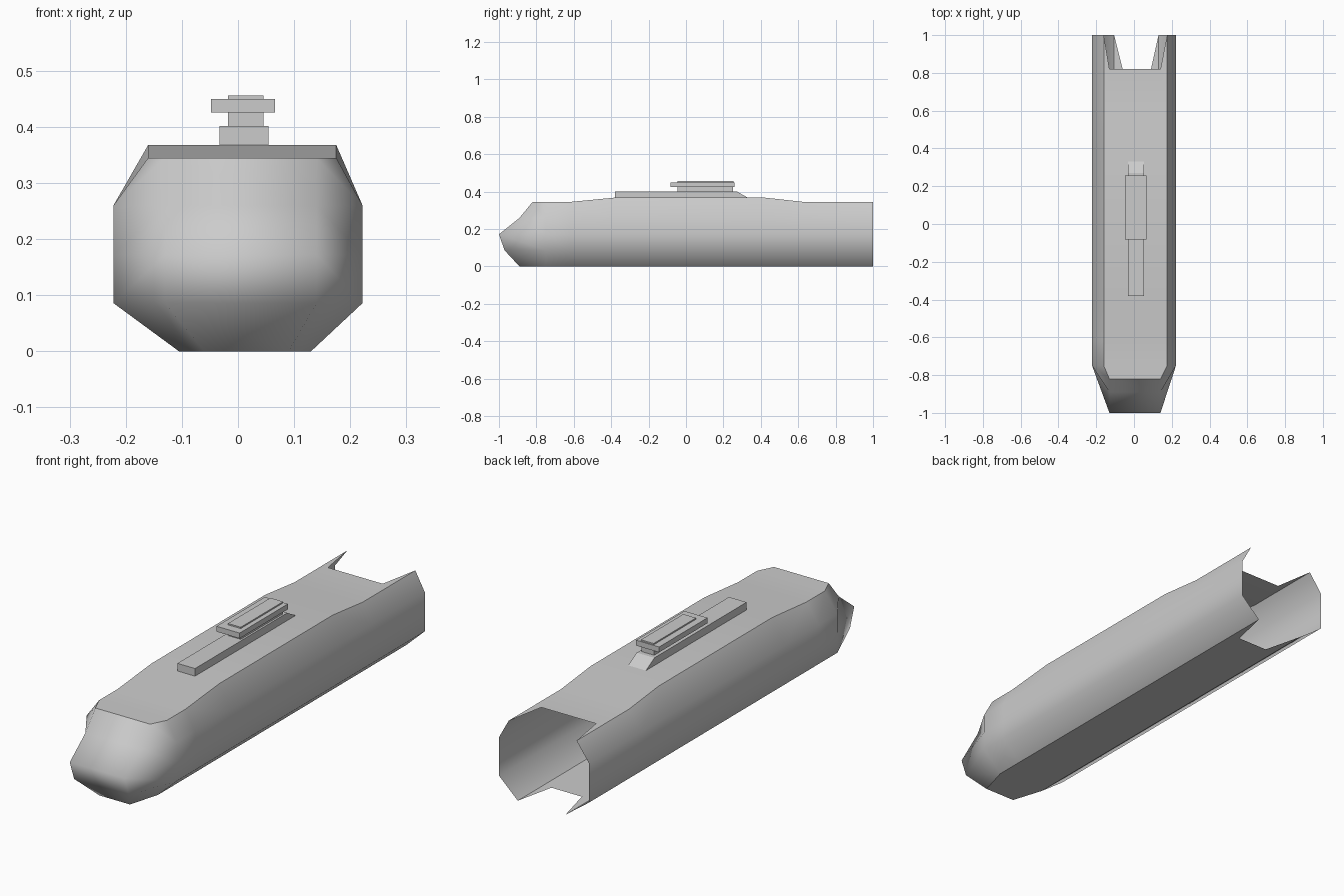
import bpy, bmesh

if "Cube" in bpy.data.objects:
    bpy.data.objects.remove(bpy.data.objects["Cube"])


def make_object(name, bm):
    bmesh.ops.recalc_face_normals(bm, faces=bm.faces)
    mesh = bpy.data.meshes.new(name)
    bm.to_mesh(mesh)
    bm.free()
    obj = bpy.data.objects.new(name, mesh)
    bpy.context.collection.objects.link(obj)
    return obj


def block(name, x, y, z, top_back=None):
    """Box from ranges; top_back pulls the upper rear edge in to make a ramp."""
    yb = y[1] if top_back is None else top_back
    bm = bmesh.new()
    profile = [(y[0], z[0]), (y[1], z[0]), (yb, z[1]), (y[0], z[1])]
    a = [bm.verts.new((x[0], p, q)) for p, q in profile]
    b = [bm.verts.new((x[1], p, q)) for p, q in profile]
    bm.faces.new(a)
    bm.faces.new(b)
    for i in range(4):
        j = (i + 1) % 4
        bm.faces.new((a[i], a[j], b[j], b[i]))
    return make_object(name, bm)


# Hull: open octagonal shell, raised slightly amidships
bm = bmesh.new()
V = bm.verts.new
stations = [(-0.75, 0.345), (-0.62, 0.345), (-0.38, 0.368),
            (0.42, 0.368), (0.63, 0.345), (1.0, 0.345)]
TL, TR, BL, BR, W = -0.16, 0.175, -0.105, 0.13, 0.222
left, right = [], []
for y, top in stations:
    left.append([V(p) for p in ((TL, y, top), (-W, y, 0.26), (-W, y, 0.172),
                                (-W, y, 0.086), (BL, y, 0))])
    right.append([V(p) for p in ((TR, y, top), (W, y, 0.26), (W, y, 0.172),
                                 (W, y, 0.086), (BR, y, 0))])
for side in (left, right):
    for a, b in zip(side, side[1:]):
        for i in range(4):
            bm.faces.new((a[i], a[i + 1], b[i + 1], b[i]))

# Nose: blunt central panel joined to the first hull station
nose = [(-0.82, 0.345, -0.13, 0.14), (-0.89, 0.26, -0.13, 0.14),
        (-1.0, 0.172, -0.13, 0.14), (-0.97, 0.086, -0.13, 0.14),
        (-0.89, 0.0, -0.06, 0.09)]
nl = [V((l, y, z)) for y, z, l, r in nose]
nr = [V((r, y, z)) for y, z, l, r in nose]
for i in range(4):
    bm.faces.new((nl[i], nl[i + 1], nr[i + 1], nr[i]))
    for n, side in ((nl, left), (nr, right)):
        bm.faces.new((n[i], n[i + 1], side[0][i + 1], side[0][i]))

# Deck and keel, each notched at the open stern
caps = [bm.faces.new((nl[0], nr[0], right[0][0], left[0][0]))]
for i in range(4):
    caps.append(bm.faces.new((left[i][0], right[i][0],
                              right[i + 1][0], left[i + 1][0])))
for k, z, l, r in ((0, 0.345, -0.13, 0.14), (4, 0.0, -0.06, 0.09)):
    cl, cr = V((l, 0.82, z)), V((r, 0.82, z))
    if k == 0:
        a, b = left[4][0], right[4][0]
        strips = [(a, b, cr, cl)]
        strips += [(a, cl, left[5][0]), (b, right[5][0], cr)]
    else:
        strips = [(nl[4], nr[4], right[0][4], left[0][4]),
                  [s[4] for s in left] + [cl, cr] + [s[4] for s in reversed(right)]]
    caps += [bm.faces.new(s) for s in strips]

# Crisp deck and keel borders, everything else smooth
cap_set = set(caps)
for f in bm.faces:
    f.smooth = True
for e in bm.edges:
    if sum(f in cap_set for f in e.link_faces) == 1:
        e.smooth = False
make_object("hull", bm)

# Deck housing stack
block("deck_housing", (-0.033, 0.054), (-0.38, 0.335), (0.365, 0.402), 0.27)
block("tower_column", (-0.018, 0.045), (-0.045, 0.25), (0.402, 0.426))
block("tower_platform", (-0.048, 0.066), (-0.083, 0.258), (0.426, 0.45))
block("tower_cap", (-0.018, 0.045), (-0.045, 0.254), (0.45, 0.456))
